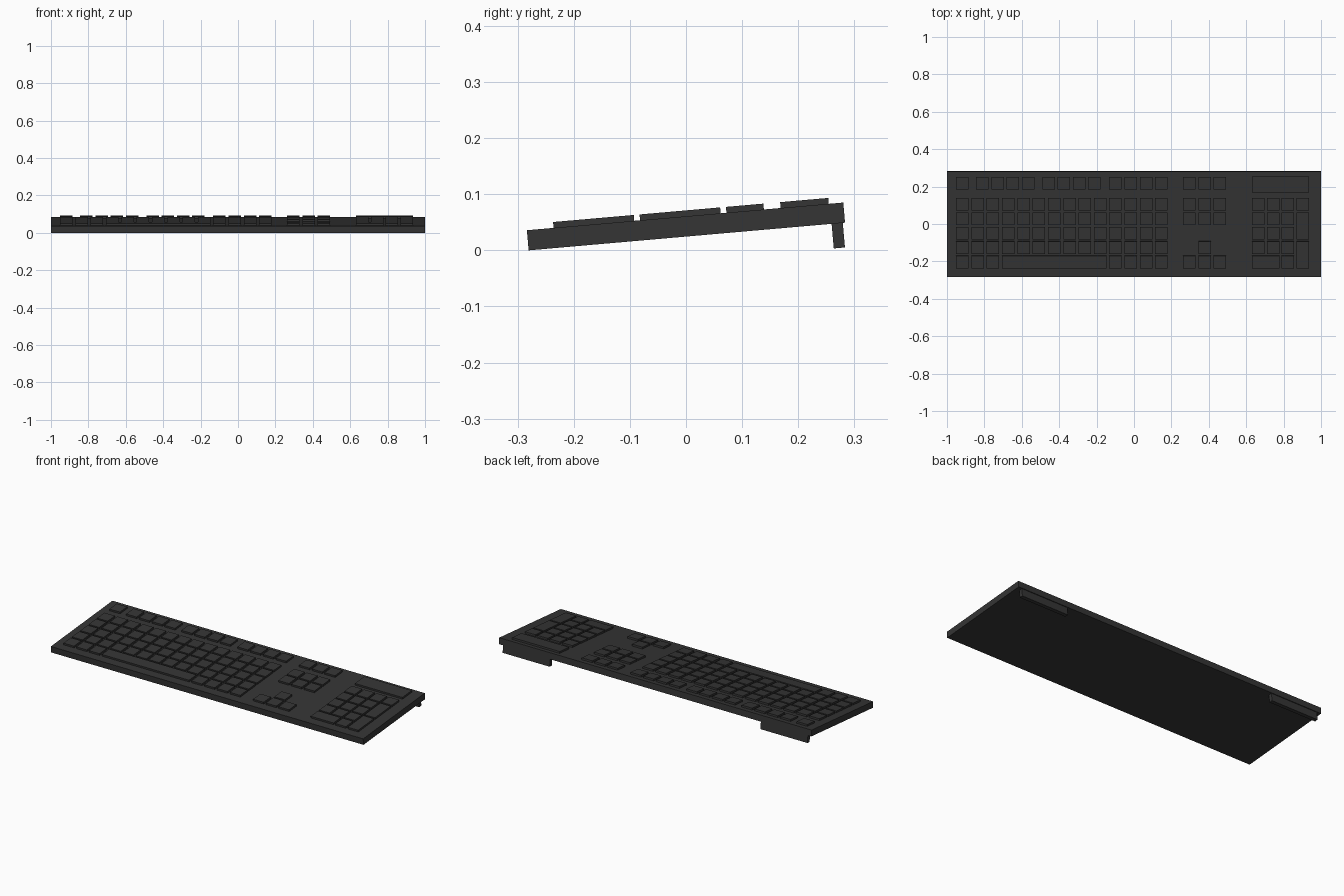
import bpy, bmesh, math
from mathutils import Matrix, Vector

if "Cube" in bpy.data.objects:
    bpy.data.objects.remove(bpy.data.objects["Cube"])

TILT, LIFT = math.radians(5), 0.0247
PLACE = Matrix.Translation((0, 0.0015, LIFT)) @ Matrix.Rotation(TILT, 4, 'X')
THICK, KEY_TOP = 0.036, 0.0465      # body thickness and key top, in the tilted frame
KEY = 0.067                         # key cap size

plastic = bpy.data.materials.new("dark_plastic")
plastic.diffuse_color = (0.035, 0.035, 0.035, 1)
plastic.use_nodes = True
plastic.node_tree.nodes["Principled BSDF"].inputs["Base Color"].default_value = plastic.diffuse_color


def boxes(name, items):
    """One object made of boxes (x0, x1, y0, y1, z0, z1), tilted like the keyboard."""
    bm = bmesh.new()
    for x0, x1, y0, y1, z0, z1 in items:
        mid = Vector(((x0 + x1) / 2, (y0 + y1) / 2, (z0 + z1) / 2))
        size = (x1 - x0, y1 - y0, z1 - z0, 1)
        bmesh.ops.create_cube(bm, size=1, matrix=Matrix.Translation(mid) @ Matrix.Diagonal(size))
    mesh = bpy.data.meshes.new(name)
    bm.to_mesh(mesh)
    bm.free()
    mesh.materials.append(plastic)
    obj = bpy.data.objects.new(name, mesh)
    obj.matrix_world = PLACE
    bpy.context.collection.objects.link(obj)
    return obj


def key(xa, ya, xb=None, yb=None):
    """Key cap spanning from key centre a to key centre b."""
    xb = xa if xb is None else xb
    yb = ya if yb is None else yb
    h = KEY / 2
    return (min(xa, xb) - h, max(xa, xb) + h, min(ya, yb) - h, max(ya, yb) + h,
            THICK - 0.002, KEY_TOP)


# Key grid
row = [0.1075 - 0.0773 * i for i in range(5)]
f_row = 0.22
col = [-0.918 + 0.0819 * i for i in range(14)]
nav = [0.2965 + 0.0815 * i for i in range(3)]
num = [0.665 + 0.079 * i for i in range(4)]

# Body slab
boxes("body", [(-1, 1, -0.283, 0.283, 0, THICK)])

# Flip-out feet under the back edge
for side, s in (("left", -1), ("right", 1)):
    xs = sorted((s * 0.675, s * 0.976))
    boxes(side + "_foot", [(*xs, 0.259, 0.279, -0.044, 0.001)])

# Function keys: escape and three groups of four
groups = [-0.918] + [start + 0.0819 * i for start in (-0.811, -0.457, col[10]) for i in range(4)]
boxes("function_keys", [key(x, f_row) for x in groups])

# Letter block with the space bar in the front row
letters = [key(x, y) for y in row[:4] for x in col]
letters += [key(x, row[4]) for x in col[:3] + col[10:]]
boxes("main_keys", letters)
boxes("space_bar", [key(col[3], row[4], col[9])])

# Navigation and arrow keys
boxes("navigation_keys", [key(x, y) for y in (f_row, row[0], row[1]) for x in nav])
boxes("arrow_keys", [key(nav[1], row[3])] + [key(x, row[4]) for x in nav])

# Number pad with wide zero key and two tall keys
pad = [key(x, y) for y in row[:4] for x in num[:3]]
pad += [key(num[3], row[0]), key(num[3], row[1], yb=row[2]), key(num[3], row[3], yb=row[4]),
        key(num[0], row[4], num[1]), key(num[2], row[4])]
boxes("number_pad_keys", pad)

# Raised indicator panel above the number pad
boxes("indicator_panel", [(num[0] - KEY / 2, num[3] + KEY / 2, 0.171, 0.257, THICK - 0.002, KEY_TOP)])
